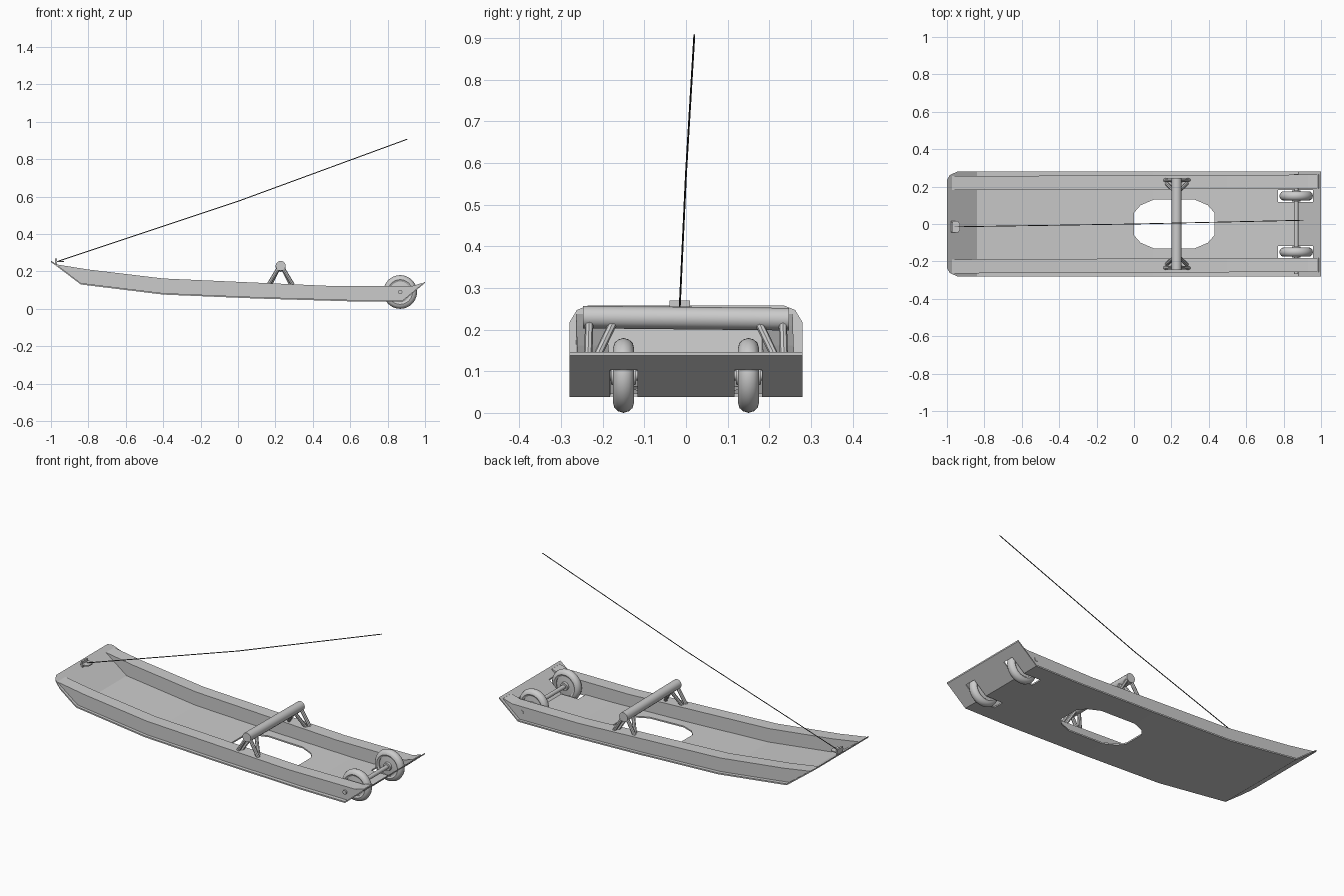
import bpy, bmesh, math
from mathutils import Vector

if "Cube" in bpy.data.objects:
    bpy.data.objects.remove(bpy.data.objects["Cube"])

def material(name, c):
    m = bpy.data.materials.new(name)
    m.diffuse_color = (c, c, c, 1)
    m.use_nodes = True
    m.node_tree.nodes["Principled BSDF"].inputs["Base Color"].default_value = m.diffuse_color
    return m

GREY = material("light grey", 0.6)
DARK = material("dark rope", 0.08)

def obj_from_bm(name, bm, mat=GREY):
    bmesh.ops.recalc_face_normals(bm, faces=bm.faces)
    me = bpy.data.meshes.new(name)
    bm.to_mesh(me)
    bm.free()
    me.materials.append(mat)
    ob = bpy.data.objects.new(name, me)
    bpy.context.collection.objects.link(ob)
    return ob

def prism(name, pts, axis, a, b, mat=GREY):
    """Extrude a 2D outline along y (points are x,z) or z (points are x,y)."""
    bm = bmesh.new()
    def co(p, t):
        return (p[0], t, p[1]) if axis == 'y' else (p[0], p[1], t)
    r0 = [bm.verts.new(co(p, a)) for p in pts]
    r1 = [bm.verts.new(co(p, b)) for p in pts]
    bm.faces.new(r0)
    bm.faces.new(r1[::-1])
    n = len(pts)
    for i in range(n):
        bm.faces.new((r0[i], r0[(i + 1) % n], r1[(i + 1) % n], r1[i]))
    return obj_from_bm(name, bm, mat)

def lathe_y(name, prof, c, n, closed=False):
    """Spin (radius, y) points about a y axis through c."""
    bm = bmesh.new()
    rings = [[bm.verts.new((c[0] + r * math.cos(2 * math.pi * i / n), c[1] + y,
                            c[2] + r * math.sin(2 * math.pi * i / n))) for i in range(n)]
             for r, y in prof]
    pairs = list(zip(rings, rings[1:]))
    if closed:
        pairs.append((rings[-1], rings[0]))
    for p, q in pairs:
        for i in range(n):
            j = (i + 1) % n
            bm.faces.new((p[i], p[j], q[j], q[i]))
    if not closed:
        bm.faces.new(rings[0])
        bm.faces.new(rings[-1])
    return obj_from_bm(name, bm)

def smooth(ob):
    bpy.ops.object.select_all(action='DESELECT')
    bpy.context.view_layer.objects.active = ob
    ob.select_set(True)
    bpy.ops.object.shade_smooth_by_angle(angle=math.radians(35))

def rod(name, a, b, r, n=12, mat=GREY):
    a, b = Vector(a), Vector(b)
    d = b - a
    bm = bmesh.new()
    bmesh.ops.create_cone(bm, cap_ends=True, segments=n, radius1=r, radius2=r, depth=d.length)
    bm.transform(d.to_track_quat('Z', 'Y').to_matrix().to_4x4())
    bmesh.ops.translate(bm, vec=(a + b) / 2, verts=bm.verts)
    ob = obj_from_bm(name, bm, mat)
    smooth(ob)
    return ob

# Bent floor sheet: x, z and half width at each station
stations = [(-1, .25, .235), (-.985, .239, .262), (-.945, .209, .28), (-.84, .13, .28),
            (-.4, .076, .28), (.1, .055, .28), (.6, .04, .28), (.88, .038, .28), (1, .138, .28)]
bm = bmesh.new()
low = [[bm.verts.new((x, s * w, z)) for s in (-1, 1)] for x, z, w in stations]
top = [[bm.verts.new((x, s * w, z + .008)) for s in (-1, 1)] for x, z, w in stations]
for i in range(len(stations) - 1):
    bm.faces.new((low[i][0], low[i][1], low[i + 1][1], low[i + 1][0]))
    bm.faces.new((top[i][0], top[i][1], top[i + 1][1], top[i + 1][0]))
    for s in (0, 1):
        bm.faces.new((low[i][s], low[i + 1][s], top[i + 1][s], top[i][s]))
for i in (0, -1):
    bm.faces.new((low[i][0], low[i][1], top[i][1], top[i][0]))
floor = obj_from_bm("floor_sheet", bm)

# Openings: rounded centre hole and two wheel slots
q = [(.215, .06), (.18, .1), (.11, .13)]
hole = q + [(-x, y) for x, y in q[::-1]]
hole += [(-x, -y) for x, y in hole]
cutters = [prism("hole_cutter", [(.215 + x, y) for x, y in hole], 'z', -.1, .3)]
for s in (-1, 1):
    y = s * .15
    cutters.append(prism("slot_cutter", [(.77, y - .033), (.958, y - .033), (.958, y + .033), (.77, y + .033)], 'z', -.1, .3))
for c in cutters:
    m = floor.modifiers.new("cut", 'BOOLEAN')
    m.operation, m.object, m.solver = 'DIFFERENCE', c, 'EXACT'
    bpy.context.view_layer.objects.active = floor
    bpy.ops.object.modifier_apply(modifier=m.name)
    bpy.data.objects.remove(c)

# Side rails follow the floor and carry a flat top
rail_low = [(-.975, .234), (-.84, .134), (-.4, .08), (.1, .059), (.6, .044), (.88, .042), (.99, .135)]
rail_top = [(.985, .138), (.93, .122), (.5, .122), (.05, .142), (-.4, .162), (-.8, .21), (-.975, .238)]
for s in (-1, 1):
    ob = prism("side_rail", rail_low + rail_top, 'y', s * .185, s * .26)
    for v in ob.data.vertices:
        v.co.y += .004 * v.co.x

# Axle and two wheels
C = (.867, 0, .09)
rod("axle", (C[0], -.266, C[2]), (C[0], .266, C[2]), .012)
for s in (-1, 1):
    c = (C[0], s * .15, C[2])
    tyre = [(.056, -.02), (.066, -.025), (.078, -.022), (.086, -.013), (.09, 0)]
    smooth(lathe_y("tyre", tyre + [(r, -y) for r, y in tyre[-2::-1]], c, 40, True))
    hub = [(.022, -.03), (.024, -.017), (.058, -.014)]
    smooth(lathe_y("wheel_hub", hub + [(r, -y) for r, y in hub[::-1]], c, 32))

# Cross bar on splayed legs
rod("cross_bar", (.228, -.247, .23), (.228, .247, .225), .027, 12)
for s in (-1, 1):
    for d in (-1, 1):
        rod("upright_leg", (.228 + d * .066, s * .235, .128), (.228 + d * .008, s * .232, .225), .01, 8)
        rod("brace_leg", (.228 + d * .055, s * .217, .128), (.228 + d * .008, s * .172, .222), .01, 8)

# Tow plate and rope
prism("tow_plate", [(-.978, -.045), (-.94, -.045), (-.93, -.03), (-.93, .0), (-.94, .015), (-.978, .015)], 'z', .25, .256)
prism("tow_tab", [(-.978, .235), (-.968, .235), (-.968, .27), (-.978, .27)], 'y', -.04, .01)
rope = [(-.96, -.015, .255), (0, 0, .575), (.905, .02, .907)]
for a, b in zip(rope, rope[1:]):
    rod("tow_rope", a, b, .0025, 6, DARK)
